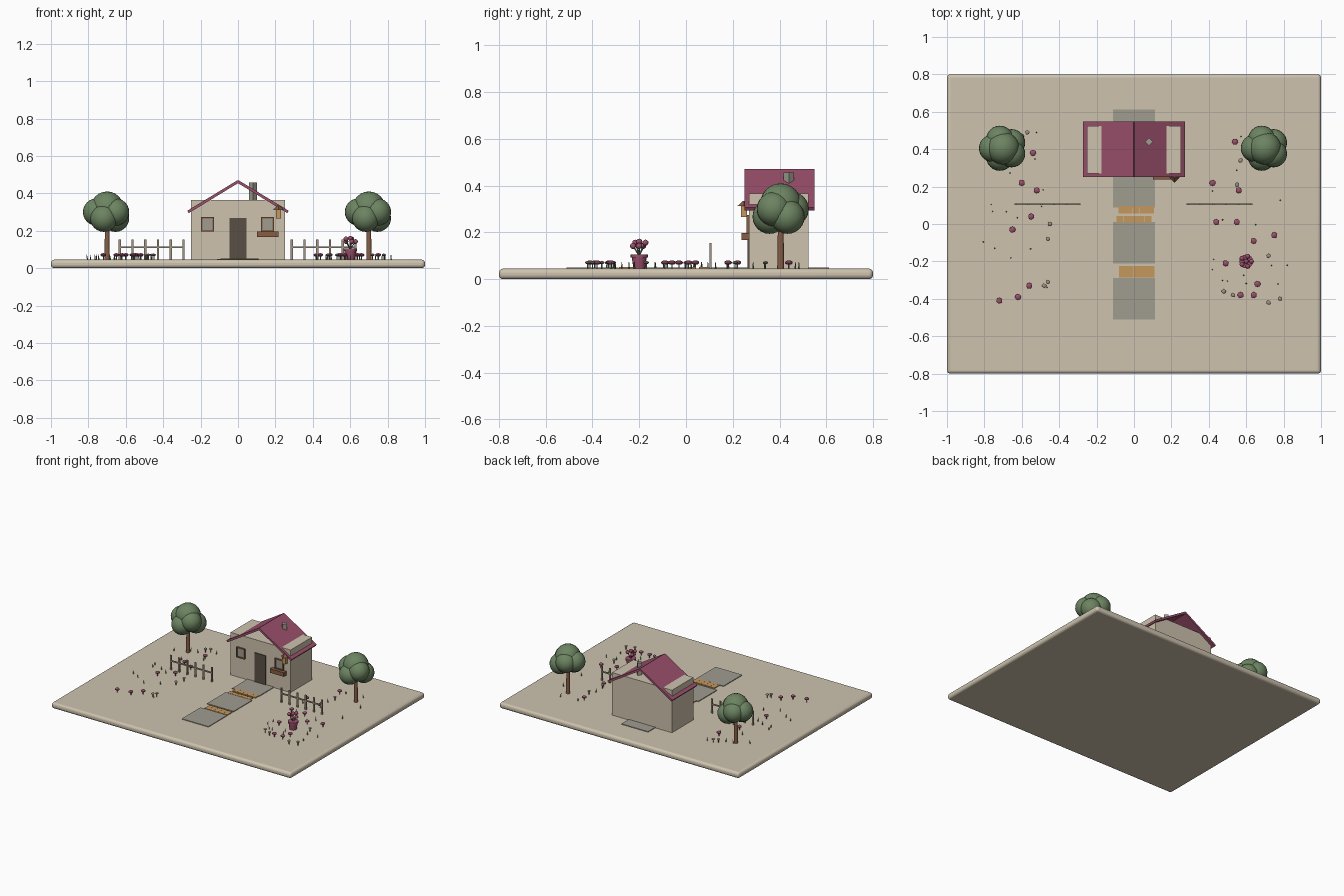
import bpy, bmesh, math, random
from mathutils import Matrix, Vector

if "Cube" in bpy.data.objects:
    bpy.data.objects.remove(bpy.data.objects["Cube"], do_unlink=True)

random.seed(4)
GROUND = 0.045


def material(name, r, g, b):
    m = bpy.data.materials.new(name)
    m.use_nodes = True
    m.diffuse_color = (r, g, b, 1)
    m.node_tree.nodes["Principled BSDF"].inputs["Base Color"].default_value = (r, g, b, 1)
    return m


cream = material("warm cream", 0.61, 0.54, 0.42)
rose = material("dusty rose", 0.33, 0.08, 0.15)
green = material("leaf green", 0.15, 0.23, 0.12)
stone = material("grey stone", 0.35, 0.34, 0.28)
tan = material("honey tan", 0.56, 0.31, 0.11)
brown = material("bark brown", 0.24, 0.11, 0.06)
dark = material("dark wood", 0.1, 0.08, 0.06)
weathered = material("weathered wood", 0.36, 0.3, 0.23)


def box(bm, center, size, turn=0):
    """Box turned about the y axis."""
    m = Matrix.Translation(center) @ Matrix.Rotation(turn, 4, "Y") @ Matrix.Diagonal((*size, 1))
    bmesh.ops.create_cube(bm, size=1, matrix=m)


def ball(bm, center, r, flat=1.0, sides=12):
    m = Matrix.Translation(center) @ Matrix.Diagonal((1, 1, flat, 1))
    bmesh.ops.create_uvsphere(bm, u_segments=sides, v_segments=sides // 2, radius=r, matrix=m)


def post(bm, start, end, r1, r2, sides=8):
    """Tapered cylinder between two points."""
    start, end = Vector(start), Vector(end)
    axis = end - start
    m = Matrix.Translation((start + end) / 2) @ axis.to_track_quat("Z", "Y").to_matrix().to_4x4()
    bmesh.ops.create_cone(bm, cap_ends=True, segments=sides, radius1=r1, radius2=r2,
                          depth=axis.length, matrix=m)


def part(name, mat, build, smooth=False, bevel=0):
    bm = bmesh.new()
    build(bm)
    mesh = bpy.data.meshes.new(name)
    bm.to_mesh(mesh)
    bm.free()
    mesh.materials.append(mat)
    ob = bpy.data.objects.new(name, mesh)
    bpy.context.collection.objects.link(ob)
    if bevel:
        mod = ob.modifiers.new("rounded", "BEVEL")
        mod.width, mod.segments = bevel, 4
    if smooth:
        bpy.ops.object.select_all(action="DESELECT")
        ob.select_set(True)
        bpy.context.view_layer.objects.active = ob
        bpy.ops.object.shade_smooth_by_angle(angle=math.radians(40))
    return ob


# Ground slab
part("ground_slab", cream, lambda bm: box(bm, (0, 0, GROUND / 2), (2, 1.6, GROUND)), True, 0.018)

# House walls; their upper corners come through the low roof
FRONT = 0.27
part("house_walls", cream, lambda bm: box(bm, (0, 0.397, 0.203), (0.5, 0.255, 0.325)))


# Roof slabs meeting at the ridge, with open gables
def roof(bm):
    slope = math.atan2(0.163, 0.268)
    for s in (-1, 1):
        box(bm, (s * 0.133, 0.4, 0.382), (0.315, 0.298, 0.015), s * slope)


part("roof", rose, roof)
part("chimney", stone, lambda bm: post(bm, (0.08, 0.44, 0.35), (0.08, 0.44, 0.457), 0.022, 0.022, 4))

# Door
part("door", dark, lambda bm: box(bm, (0, FRONT, 0.156), (0.09, 0.014, 0.225)))


# Windows: four-bar frames around flat panes
def frames(bm):
    for x in (-0.162, 0.158):
        for s in (-1, 1):
            box(bm, (x + s * 0.031, FRONT - 0.004, 0.235), (0.008, 0.014, 0.078))
            box(bm, (x, FRONT - 0.004, 0.235 + s * 0.035), (0.07, 0.014, 0.008))


def panes(bm):
    for x in (-0.162, 0.158):
        box(bm, (x, FRONT - 0.001, 0.235), (0.06, 0.008, 0.065))


part("window_frames", brown, frames)
part("window_panes", stone, panes)
part("window_box", brown, lambda bm: box(bm, (0.158, 0.254, 0.182), (0.115, 0.034, 0.03)))


# Wall lantern
def lantern_cap(bm):
    post(bm, (0.217, 0.248, 0.313), (0.217, 0.248, 0.335), 0.028, 0.004, 4)
    box(bm, (0.217, 0.262, 0.32), (0.008, 0.03, 0.008))


part("lantern_body", tan, lambda bm: box(bm, (0.217, 0.248, 0.29), (0.027, 0.027, 0.05)))
part("lantern_cap", brown, lantern_cap)


# Path slabs and the brick rows in the gaps
def path(bm):
    for i in range(4):
        box(bm, (0, -0.4 + 0.3 * i, GROUND + 0.001), (0.222, 0.222, 0.008))


def bricks(bm):
    for x, y, depth in ((0.012, 0.075, 0.04), (0, 0.025, 0.034), (0.015, -0.255, 0.062)):
        for i in range(-2, 3):
            box(bm, (x + i * 0.038, y, GROUND + 0.002), (0.037, depth, 0.009))


part("path_slabs", stone, path)
part("path_bricks", tan, bricks)


# Trees: straight trunk and a crown of overlapping balls
def trunk(bm):
    post(bm, (0, 0, GROUND - 0.005), (0, 0, 0.28), 0.015, 0.011, 10)


def crown(bm):
    ball(bm, (0, 0, 0.322), 0.088, sides=24)
    for i in range(5):
        a = math.radians(180 + 72 * i)
        ball(bm, (0.056 * math.cos(a), 0.05 * math.sin(a), 0.3 - 0.033 * (i % 2)), 0.073, sides=24)


for side, x in (("right", -0.7), ("left", 0.7)):
    for name, mat, build in (("trunk", brown, trunk), ("crown", green, crown)):
        part(side + "_tree_" + name, mat, build, True).location = (x, 0.405, 0)


# Fences on both sides of the path
def fence(bm):
    for i in range(6):
        box(bm, (-0.17 + 0.068 * i, 0, 0.098), (0.012, 0.008, 0.112))
    box(bm, (0, 0, 0.112), (0.35, 0.008, 0.009))


for side, x in (("right", -0.462), ("left", 0.458)):
    part(side + "_fence", weathered, fence).location = (x, 0.105, 0)

# Flower beds
rose_spots = [(-.6, .22), (-.52, .18), (-.55, .04), (-.65, -.03), (-.56, -.33), (-.62, -.39),
              (-.54, .38), (-.72, -.41), (.42, .22), (.56, .18), (.54, .44), (.44, .01),
              (.55, .01), (.64, -.09), (.49, -.21), (.66, -.32), (.57, -.38), (.64, -.38), (.75, -.06)]
brown_spots = [(-.57, .49), (-.6, .47), (-.45, 0), (-.46, -.08), (-.46, -.31), (-.48, -.33),
               (.57, .34), (.55, .21), (.72, -.17), (.48, -.36), (.53, -.38), (.72, -.42), (.78, -.4)]


def heads(spots, r):
    def build(bm):
        for x, y in spots:
            ball(bm, (x, y, 0.071), r, 0.55, 10)
    return build


def stems(bm):
    for x, y in rose_spots + brown_spots:
        post(bm, (x, y, GROUND - 0.002), (x, y, 0.068), 0.003, 0.003, 5)


part("rose_flowers", rose, heads(rose_spots, 0.017), True)
part("brown_flowers", weathered, heads(brown_spots, 0.012), True)
part("flower_stems", green, stems)


# Grass tufts scattered over both garden halves
def grass(bm):
    for i in range(34):
        x = random.uniform(0.4, 0.82) * (-1) ** i
        y = random.uniform(-0.4, 0.52)
        post(bm, (x, y, GROUND - 0.002), (x + random.uniform(-0.006, 0.006), y, 0.073), 0.004, 0.001, 4)


part("grass_blades", green, grass)

# Potted plant
POT = Vector((0.6, -0.2, 0))
blooms = [POT + Vector((0.028 * math.cos(a), 0.028 * math.sin(a), 0.142 + 0.014 * (i % 2)))
          for i, a in enumerate(math.tau * k / 5 for k in range(5))] + [POT + Vector((0, 0, 0.16))]


def pot(bm):
    post(bm, POT + Vector((0, 0, GROUND)), POT + Vector((0, 0, 0.095)), 0.025, 0.032, 16)
    post(bm, POT + Vector((0, 0, 0.092)), POT + Vector((0, 0, 0.105)), 0.037, 0.037, 16)


def pot_stems(bm):
    for b in blooms:
        post(bm, POT + Vector((0, 0, 0.1)), b, 0.003, 0.003, 5)


def pot_blooms(bm):
    for b in blooms:
        ball(bm, b, 0.013)


part("flower_pot", rose, pot, True)
part("pot_stems", green, pot_stems)
part("pot_blooms", rose, pot_blooms, True)
